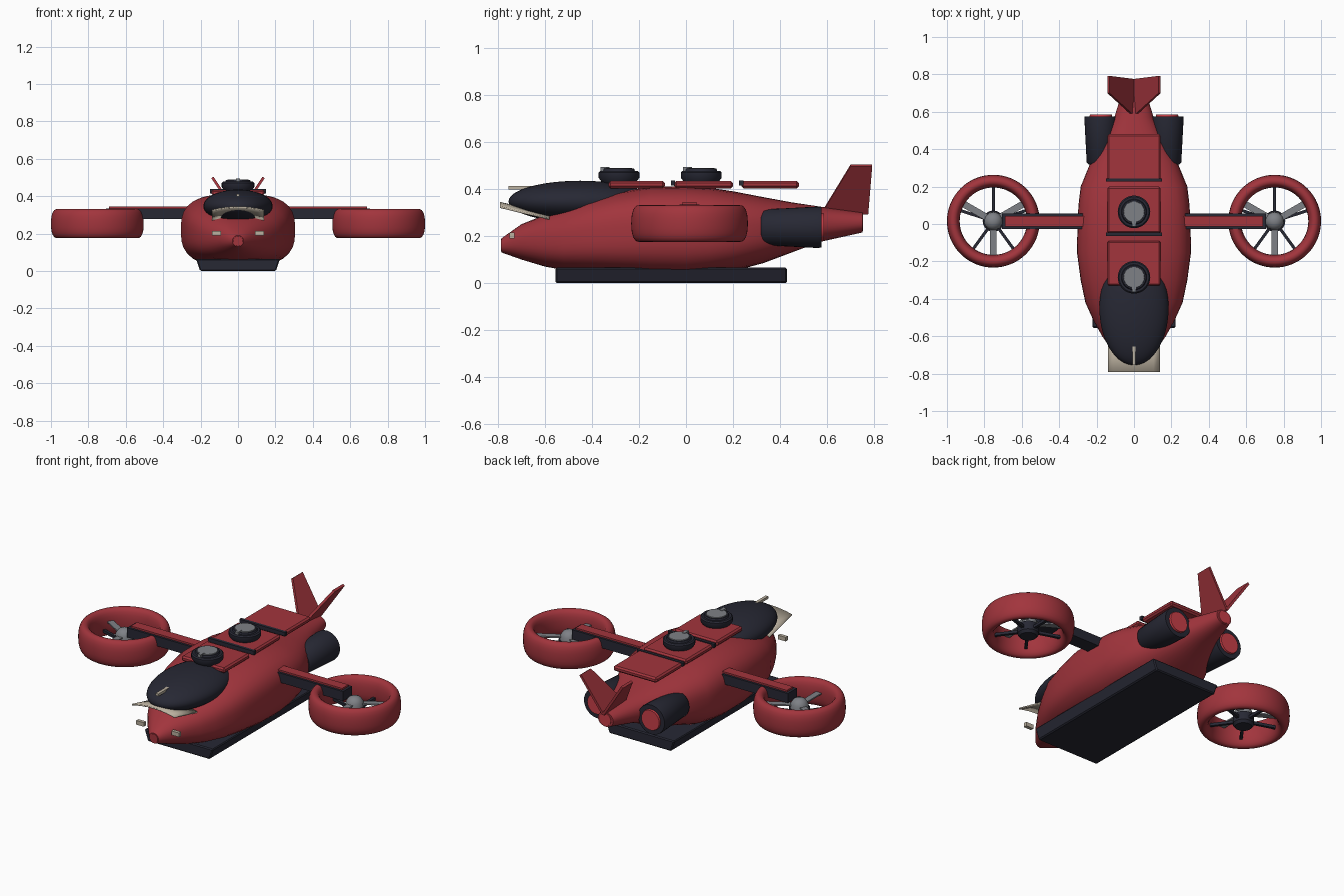
import bpy, bmesh
from math import sin, cos, pi, radians
from mathutils import Matrix

cube = bpy.data.objects.get("Cube")
if cube:
    bpy.data.objects.remove(cube, do_unlink=True)


def material(name, rgb):
    m = bpy.data.materials.new(name)
    m.use_nodes = True
    m.diffuse_color = (*rgb, 1)
    m.node_tree.nodes["Principled BSDF"].inputs["Base Color"].default_value = (*rgb, 1)
    return m


RED = material("hull red", (0.36, 0.035, 0.046))
BRIGHT = material("exhaust red", (0.58, 0.05, 0.065))
DARK = material("dark navy", (0.02, 0.021, 0.034))
CREAM = material("cream", (0.50, 0.44, 0.35))
GREY = material("metal grey", (0.21, 0.22, 0.24))


def finish(bm, name, mat, smooth=True):
    bmesh.ops.recalc_face_normals(bm, faces=bm.faces)
    mesh = bpy.data.meshes.new(name)
    bm.to_mesh(mesh)
    bm.free()
    mesh.materials.append(mat)
    ob = bpy.data.objects.new(name, mesh)
    bpy.context.collection.objects.link(ob)
    if smooth:
        bpy.ops.object.select_all(action="DESELECT")
        ob.select_set(True)
        bpy.context.view_layer.objects.active = ob
        bpy.ops.object.shade_smooth_by_angle(angle=radians(38))
    return ob


def oval(t, power):
    """Point on a unit rounded square."""
    c, s = cos(t), sin(t)
    r = (abs(c) ** power + abs(s) ** power) ** (-1 / power)
    return c * r, s * r


def loft(name, rings, mat, closed=False):
    bm = bmesh.new()
    loops = [[bm.verts.new(p) for p in ring] for ring in rings]
    n = len(loops[0])
    pairs = list(zip(loops, loops[1:]))
    if closed:
        pairs.append((loops[-1], loops[0]))
    for a, b in pairs:
        for i in range(n):
            j = (i + 1) % n
            bm.faces.new((a[i], a[j], b[j], b[i]))
    if not closed:
        bm.faces.new(loops[0])
        bm.faces.new(loops[-1])
    return finish(bm, name, mat)


def box(name, x, y, z, mat, bevel=0.0, taper=1.0, turn=0.0, pivot=(0, 0, 0)):
    """Box from min/max ranges; taper scales the bottom face."""
    bm = bmesh.new()
    bmesh.ops.create_cube(bm, size=1)
    for v in bm.verts:
        k = taper if v.co.z < 0 else 1
        v.co.x = (x[0] + x[1]) / 2 + v.co.x * (x[1] - x[0]) * k
        v.co.y = (y[0] + y[1]) / 2 + v.co.y * (y[1] - y[0])
        v.co.z = (z[0] + z[1]) / 2 + v.co.z * (z[1] - z[0])
    if bevel:
        bmesh.ops.bevel(bm, geom=bm.edges[:], offset=bevel, segments=1, affect="EDGES")
    bmesh.ops.transform(bm, verts=bm.verts, matrix=Matrix.Translation(pivot) @ Matrix.Rotation(turn, 4, "Z"))
    return finish(bm, name, mat, smooth=False)


def turned(name, centre, profile, mat, axis="Z", sides=32):
    """Stack of circles (radius, height) along an axis."""
    cx, cy, cz = centre
    rings = []
    for r, h in profile:
        ring = []
        for i in range(sides):
            u, v = r * cos(2 * pi * i / sides), r * sin(2 * pi * i / sides)
            ring.append((cx + u, cy + v, cz + h) if axis == "Z" else (cx + u, cy + h, cz + v))
        rings.append(ring)
    return loft(name, rings, mat)


# Fuselage: position, half width, bottom, top, squareness
stations = [
    (-0.785, 0.03, 0.13, 0.19, 2), (-0.70, 0.10, 0.10, 0.25, 2.2),
    (-0.60, 0.17, 0.07, 0.29, 2.5), (-0.52, 0.215, 0.055, 0.32, 2.7),
    (-0.42, 0.26, 0.05, 0.355, 3), (-0.30, 0.285, 0.04, 0.385, 3),
    (-0.15, 0.305, 0.03, 0.41, 3), (0.0, 0.302, 0.025, 0.412, 3),
    (0.10, 0.297, 0.035, 0.405, 3), (0.20, 0.285, 0.05, 0.39, 2.9),
    (0.33, 0.232, 0.085, 0.365, 2.7), (0.45, 0.168, 0.13, 0.343, 2.5),
    (0.57, 0.105, 0.175, 0.325, 2.2), (0.75, 0.05, 0.215, 0.30, 2),
]
hull = []
for y, w, low, high, power in stations:
    ring = []
    for i in range(40):
        u, v = oval(2 * pi * i / 40, power)
        ring.append((u * w, y, (low + high) / 2 + v * (high - low) / 2))
    hull.append(ring)
loft("fuselage", hull, RED)
turned("nose_cap", (0, -0.787, 0.16), [(0.026, 0), (0.03, 0.02)], RED, "Y", 20)
turned("tail_exhaust", (0, 0.74, 0.258), [(0.038, 0), (0.036, 0.013)], BRIGHT, "Y", 24)

# Landing skid
box("landing_skid", (-0.225, 0.225), (-0.555, 0.43), (0, 0.065), DARK, 0.006, 0.9)

# Canopy and nose trim
bm = bmesh.new()
bmesh.ops.create_uvsphere(bm, u_segments=40, v_segments=24, radius=1)
bmesh.ops.scale(bm, verts=bm.verts, vec=(0.185, 0.305, 0.088))
bmesh.ops.translate(bm, verts=bm.verts, vec=(0, -0.45, 0.347))
finish(bm, "canopy", DARK)
box("canopy_antenna", (-0.009, 0.009), (-0.755, -0.62), (0.398, 0.412), CREAM)
bm = bmesh.new()
rows = []
for y, z in ((-0.79, 0.345), (-0.68, 0.318), (-0.58, 0.295)):
    rows.append([bm.verts.new((0.14 * k / 4, y, z - 0.018 * (k / 4) ** 2)) for k in range(-4, 5)])
for a, b in zip(rows, rows[1:]):
    for k in range(8):
        bm.faces.new((a[k], a[k + 1], b[k + 1], b[k]))
visor = finish(bm, "nose_visor", CREAM)
visor.modifiers.new("thickness", "SOLIDIFY").thickness = 0.008

# Roof panels, seams and turrets
for i, (front, back) in enumerate(((-0.33, -0.09), (-0.05, 0.20), (0.235, 0.48))):
    box(f"roof_panel_{i}", (-0.142, 0.142), (front, back), (0.403, 0.434), RED, 0.009)
for i, y in enumerate((-0.055, 0.235)):
    box(f"roof_seam_{i}", (-0.15, 0.15), (y - 0.009, y + 0.009), (0.415, 0.437), DARK)
for i, y in enumerate((-0.285, 0.065)):
    turned(f"turret_{i}", (0, y, 0),
           [(0.07, 0.425), (0.087, 0.448), (0.087, 0.47), (0.08, 0.477), (0.068, 0.477), (0.064, 0.486)], DARK)
    turned(f"turret_cap_{i}", (0, y, 0), [(0.058, 0.48), (0.055, 0.49)], GREY)
    box(f"turret_lug_{i}", (-0.01, 0.01), (y - 0.078, y - 0.04), (0.475, 0.493), GREY)

for s, label in ((1, "left"), (-1, "right")):
    # Headlights
    box(f"headlight_{label}", (s * 0.115 - 0.025, s * 0.115 + 0.025), (-0.75, -0.73), (0.19, 0.214), CREAM)

    # Rear engines
    turned(f"engine_{label}", (s * 0.177, 0, 0.237),
           [(0.066, 0.318), (0.076, 0.33), (0.088, 0.56), (0.086, 0.576), (0.066, 0.576)], DARK, "Y")
    turned(f"engine_exhaust_{label}", (s * 0.177, 0, 0.237), [(0.062, 0.57), (0.058, 0.586)], BRIGHT, "Y")

    # Tail fins leaning outwards
    bm = bmesh.new()
    outline = [(0, 0.575, 0.295), (0.137, 0.70, 0.50), (0.137, 0.792, 0.50), (0, 0.775, 0.295)]
    bm.faces.new([bm.verts.new((s * x, y, z)) for x, y, z in outline])
    fin = finish(bm, f"tail_fin_{label}", RED, False)
    thick = fin.modifiers.new("thickness", "SOLIDIFY")
    thick.thickness, thick.offset = 0.014, 0

    # Rotor arm with its top strip
    def span(a, b):
        return (min(s * a, s * b), max(s * a, s * b))
    box(f"rotor_arm_{label}", span(0.22, 0.705), (-0.027, 0.057), (0.278, 0.334), DARK)
    box(f"arm_strip_{label}", span(0.22, 0.69), (-0.014, 0.044), (0.33, 0.344), RED)

    # Ducted rotor
    cx, cy = s * 0.752, 0.015
    duct = []
    for i in range(64):
        a = 2 * pi * i / 64
        ring = []
        for j in range(24):
            u, v = oval(2 * pi * j / 24, 2.4)
            r = 0.214 + 0.034 * u
            ring.append((cx + r * cos(a), cy + r * sin(a), 0.253 + 0.078 * v))
        duct.append(ring)
    loft(f"duct_{label}", duct, RED, closed=True)
    turned(f"rotor_hub_{label}", (cx, cy, 0), [(0.045, 0.185), (0.057, 0.2), (0.057, 0.25)], DARK, sides=24)
    turned(f"spinner_{label}", (cx, cy, 0),
           [(0.05, 0.25), (0.047, 0.275), (0.034, 0.295), (0.014, 0.305)], GREY, sides=24)
    for i in range(3):
        box(f"rotor_blade_{label}_{i}", (0.03, 0.185), (-0.018, 0.018), (0.262, 0.27), GREY,
            turn=radians(30 + 120 * i), pivot=(cx, cy, 0))
    for i in range(5):
        box(f"duct_strut_{label}_{i}", (0.03, 0.2), (-0.008, 0.008), (0.212, 0.228), DARK,
            turn=radians(18 + 72 * i), pivot=(cx, cy, 0))
